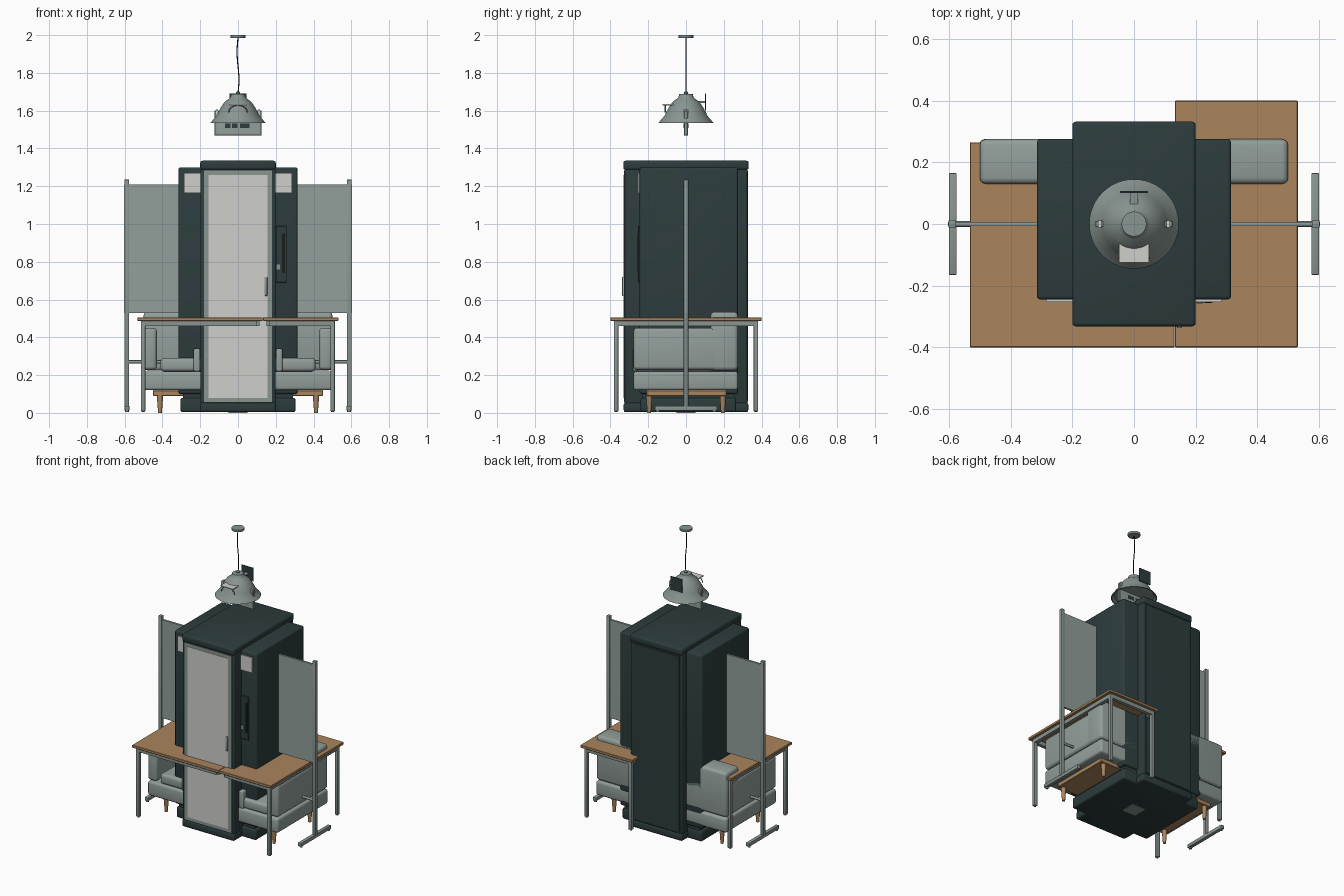
import bpy, bmesh, math
from mathutils import Vector

if "Cube" in bpy.data.objects:
    bpy.data.objects.remove(bpy.data.objects["Cube"])


def mat(name, r, g, b):
    m = bpy.data.materials.new(name)
    m.diffuse_color = (r, g, b, 1)
    m.use_nodes = True
    m.node_tree.nodes["Principled BSDF"].inputs["Base Color"].default_value = m.diffuse_color
    return m


DARK = mat("dark green grey", 0.026, 0.045, 0.046)
GREY = mat("soft grey", 0.29, 0.345, 0.325)
METAL = mat("metal grey", 0.25, 0.30, 0.285)
WOOD = mat("warm wood", 0.40, 0.235, 0.11)
PALE = mat("pale glass", 0.62, 0.62, 0.60)
BLACK = mat("black", 0.01, 0.012, 0.012)


def finish(bm, name, m):
    me = bpy.data.meshes.new(name)
    bm.to_mesh(me)
    bm.free()
    me.materials.append(m)
    ob = bpy.data.objects.new(name, me)
    bpy.context.collection.objects.link(ob)
    return ob


def box(name, m, x, y, z, r=0.0, seg=3):
    """Box from (min, max) ranges with optional rounded edges."""
    bm = bmesh.new()
    bmesh.ops.create_cube(bm, size=1)
    for v in bm.verts:
        v.co = Vector([(a + b) / 2 + c * (b - a) for c, (a, b) in zip(v.co, (x, y, z))])
    if r:
        bmesh.ops.bevel(bm, geom=bm.edges[:], offset=r, segments=seg, profile=0.5, affect='EDGES')
    return finish(bm, name, m)


def lathe(name, m, profile, x=0, y=0, n=48):
    """Spin a (radius, z) profile round a vertical axis."""
    bm = bmesh.new()
    rings = [[bm.verts.new((x + r * math.cos(2 * math.pi * i / n), y + r * math.sin(2 * math.pi * i / n), z))
              for i in range(n)] for r, z in profile]
    for a, b in zip(rings, rings[1:]):
        for i in range(n):
            bm.faces.new((a[i], a[(i + 1) % n], b[(i + 1) % n], b[i]))
    for ring in (rings[0], rings[-1]):
        bm.faces.new(ring)
    bmesh.ops.recalc_face_normals(bm, faces=bm.faces[:])
    return finish(bm, name, m)


def rod(name, m, pts, r):
    cu = bpy.data.curves.new(name, 'CURVE')
    cu.dimensions = '3D'
    cu.bevel_depth = r
    cu.bevel_resolution = 2
    cu.use_fill_caps = True
    sp = cu.splines.new('POLY')
    sp.points.add(len(pts) - 1)
    for p, c in zip(sp.points, pts):
        p.co = (*c, 1)
    cu.materials.append(m)
    ob = bpy.data.objects.new(name, cu)
    bpy.context.collection.objects.link(ob)
    return ob


def side(s, a, b):
    return tuple(sorted((s * a, s * b)))


# Booth: cross-shaped plinth, deep centre bay, wider side bay, roof cap
box("booth_plinth_wide", DARK, (-.305, .305), (-.24, .265), (.004, .08), .012)
box("booth_plinth_deep", DARK, (-.2, .2), (-.33, .33), (.004, .055), .012)
box("booth_side_bay", DARK, (-.315, .315), (-.245, .275), (.1, 1.30), .012)
box("booth_bay_foot", DARK, (-.29, .29), (-.23, .26), (.07, .11))
box("booth_centre_bay", DARK, (-.198, .198), (-.325, .325), (.05, 1.29), .006)
box("booth_roof_cap", DARK, (-.2, .2), (-.332, .332), (1.287, 1.335), .012)
box("booth_back_panel", DARK, (-.18, .18), (.32, .329), (.06, 1.28), .002, 1)
box("booth_floor_plate", METAL, (-.05, .05), (-.05, .05), (0, .006))

# Door: trim, glass pane and handle
box("door_trim", METAL, (-.18, .18), (-.329, -.32), (.058, 1.283))
box("door_glass", PALE, (-.155, .155), (-.331, -.32), (.08, 1.26))
box("door_handle", METAL, (.14, .155), (-.338, -.325), (.62, .72), .003, 2)

# Details on the front of the side bay
for s in (-1, 1):
    box("upper_light_panel", PALE, side(s, .198, .285), (-.253, -.244), (1.165, 1.27))
box("control_panel", DARK, (.2, .258), (-.254, -.244), (.69, .99), .002, 1)
box("control_screen", BLACK, (.232, .25), (-.256, -.25), (.74, .95))
box("control_button", METAL, (.203, .222), (-.257, -.25), (.76, .785))

# Sofa: base, seat, back, arms, pads, wooden frame and legs
box("sofa_base", GREY, (-.5, .5), (-.278, .275), (.12, .22), .015)
box("sofa_seat_cushion", GREY, (-.41, .41), (-.27, .15), (.22, .29), .018)
box("sofa_back", GREY, (-.5, .5), (.13, .275), (.225, .535), .02)
box("sofa_frame", WOOD, (-.45, .45), (-.21, .215), (.09, .12), .003, 1)
for s in (-1, 1):
    box("sofa_arm", GREY, side(s, .43, .5), (-.278, .25), (.228, .45), .018)
    box("sofa_inner_pad", GREY, side(s, .2, .235), (-.28, -.23), (.22, .34), .008)
    for y in (-.195, .195):
        lathe("sofa_leg", WOOD, [(.010, 0), (.017, .095)], s * .413, y, 16)


# Desks: tops, under-rails and corner legs
def desk(name, x, y, legs):
    box(name + "_top", WOOD, x, y, (.487, .505), .002, 1)
    (x0, x1), (y0, y1) = (x[0] + .03, x[1] - .03), (y[0] + .03, y[1] - .03)
    t = .012
    for yy in (y0, y1):
        box(name + "_long_rail", METAL, (x0, x1), (yy - t, yy + t), (.46, .487))
    for xx in (x0, x1):
        box(name + "_cross_rail", METAL, (xx - t, xx + t), (y0, y1), (.46, .487))
    for i, j in legs:
        a, b = (x0, x1)[i], (y0, y1)[j]
        box(name + "_leg", METAL, (a - t, a + t), (b - t, b + t), (.008, .487), .004, 2)
        lathe(name + "_foot", METAL, [(.008, 0.004), (.008, .02)], a, b, 12)


desk("left_desk", (-.532, .131), (-.4, .265), [(0, 0), (0, 1)])
desk("right_desk", (.133, .531), (-.4, .4), [(1, 0), (1, 1), (0, 1)])

# Standing partition board: panel, poles, feet and stretcher
box("partition_board", GREY, (-.603, .603), (-.007, .007), (.53, 1.21))
rod("partition_stretcher", METAL, [(-.59, 0, .27), (.59, 0, .27)], .009)
for s in (-1, 1):
    box("partition_pole", METAL, side(s, .577, .602), (-.012, .012), (.03, 1.235), .003, 2)
    box("partition_foot", METAL, side(s, .575, .6), (-.165, .165), (.012, .037), .003, 2)
    for y in (-.15, .15):
        lathe("partition_glide", METAL, [(.01, .004), (.01, .015)], s * .588, y, 12)

# Pendant lamp: ceiling rose, wavy cord, flared shade
lathe("lamp_rose", METAL, [(.038, 1.985), (.04, 1.988), (.04, 2.0)])
rod("lamp_cord", BLACK, [(.005 * math.sin(i * math.pi / 6), 0, 1.69 + .0245 * i) for i in range(13)], .003)
lathe("lamp_knob", METAL, [(.011, 1.68), (.011, 1.697), (.005, 1.702)], n=24)
lathe("lamp_shade", METAL, [(.125, 1.55), (.138, 1.536), (.145, 1.536), (.112, 1.575), (.106, 1.59),
                            (.09, 1.618), (.072, 1.645), (.05, 1.662), (.04, 1.672), (.036, 1.687), (.01, 1.69)])

# Hanging sign below the shade with small dark marks
box("sign_frame", METAL, (-.125, .125), (-.01, .01), (1.468, 1.6), .002, 1)
for s in (-1, 1):
    f = side(s, .0098, .0115)
    box("sign_face", GREY, (-.115, .115), f, (1.478, 1.59))
    for a, b in ((-.07, -.04), (-.033, -.003), (.01, .06)):
        box("sign_mark", DARK, (a, b), side(s, .011, .013), (1.508, 1.532))
    box("sign_tab", PALE, side(s, .105, .117), (-.012, .012), (1.56, 1.606))

# Small shelf in front of the shade and flag plate behind it
box("lamp_shelf", PALE, (-.048, .048), (-.125, -.06), (1.628, 1.634))
rod("shelf_hook", METAL, [(.05 * math.cos(i * math.pi / 8), -.11, 1.59 + .04 * math.sin(i * math.pi / 8))
                          for i in range(9)], .003)
box("flag_plate", DARK, (-.045, .045), (.101, .107), (1.6, 1.692))
box("flag_arm", METAL, (-.013, .013), (.05, .102), (1.64, 1.65))

# Smooth rounded parts, keeping sharp edges
meshes = [o for o in bpy.data.objects if o.type == 'MESH']
for o in meshes:
    o.select_set(True)
bpy.context.view_layer.objects.active = meshes[0]
bpy.ops.object.shade_smooth_by_angle(angle=math.radians(35))
